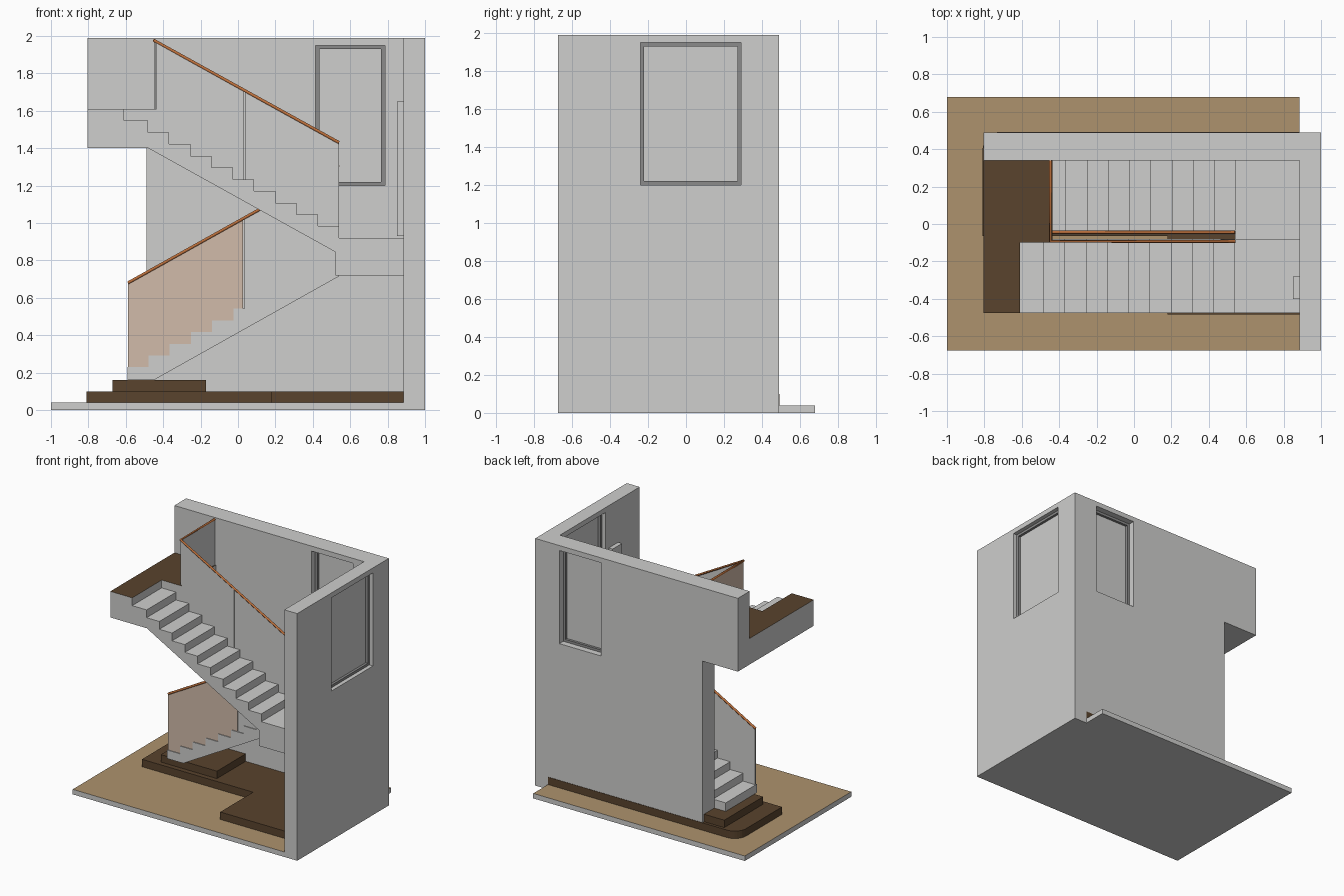
import bpy, bmesh, math
from mathutils import Vector

if "Cube" in bpy.data.objects:
    bpy.data.objects.remove(bpy.data.objects["Cube"])


def material(name, r, g, b):
    m = bpy.data.materials.new(name)
    m.use_nodes = True
    m.diffuse_color = (r, g, b, 1)
    m.node_tree.nodes["Principled BSDF"].inputs["Base Color"].default_value = (r, g, b, 1)
    return m


plaster = material("pale plaster", 0.62, 0.62, 0.61)
sand = material("sand floor", 0.42, 0.29, 0.155)
wood = material("dark wood", 0.1, 0.056, 0.026)
rail_wood = material("orange wood", 0.5, 0.16, 0.045)
frame_grey = material("frame grey", 0.26, 0.26, 0.26)
tint = material("beige glass", 0.64, 0.5, 0.4)


def prism(name, points, axis, lo, hi, mat, accent=None, facing=None):
    """Extrude a 2D outline along an axis; faces turned to 'facing' get the accent."""
    def place(a, b, c):
        return {"x": (c, a, b), "y": (a, c, b), "z": (a, b, c)}[axis]
    bm = bmesh.new()
    face = bm.faces.new([bm.verts.new(place(a, b, lo)) for a, b in points])
    new = bmesh.ops.extrude_face_region(bm, geom=[face])["geom"]
    shift = Vector(place(0, 0, hi - lo))
    bmesh.ops.translate(bm, vec=shift, verts=[v for v in new if isinstance(v, bmesh.types.BMVert)])
    bmesh.ops.recalc_face_normals(bm, faces=bm.faces)
    if accent:
        for f in bm.faces:
            f.material_index = int(f.normal.dot(Vector(facing)) > 0.9)
    mesh = bpy.data.meshes.new(name)
    bm.to_mesh(mesh)
    bm.free()
    obj = bpy.data.objects.new(name, mesh)
    bpy.context.collection.objects.link(obj)
    mesh.materials.append(mat)
    if accent:
        mesh.materials.append(accent)
    return obj


def rect(a0, a1, b0, b1):
    return [(a0, b0), (a1, b0), (a1, b1), (a0, b1)]


def box(name, x, y, z, mat, accent=None, facing=None):
    return prism(name, rect(*x, *y), "z", *z, mat, accent, facing)


def cut(obj, cutter):
    mod = obj.modifiers.new("opening", "BOOLEAN")
    mod.operation, mod.object, mod.solver = "DIFFERENCE", cutter, "EXACT"
    bpy.context.view_layer.objects.active = obj
    bpy.ops.object.modifier_apply(modifier=mod.name)
    bpy.data.objects.remove(cutter)


def window(wall, name, axis, a0, a1, lo, hi):
    """Cut an opening in a wall, then fit a frame and a pane halfway through."""
    z0, z1, t = 1.2, 1.95, 0.02
    mid = (lo + hi) / 2
    cut(wall, prism("cutter", rect(a0, a1, z0, z1), axis, lo - 0.1, hi + 0.1, plaster))
    frame = prism(name + "_frame", rect(a0, a1, z0, z1), axis, mid - 0.025, mid + 0.025, frame_grey)
    cut(frame, prism("cutter", rect(a0 + t, a1 - t, z0 + t, z1 - t), axis, lo, hi, plaster))
    prism(name + "_pane", rect(a0 + t, a1 - t, z0 + t, z1 - t), axis, mid - 0.005, mid + 0.005, plaster)


# Ground and walls
box("ground", (-1, 0.885), (-0.675, 0.68), (0, 0.04), plaster, sand, (0, 0, 1))
side_wall = box("side_wall", (0.885, 1), (-0.675, 0.49), (0, 1.99), plaster)
back_wall = prism("back_wall", [(-0.49, 0.04), (0.885, 0.04), (0.885, 1.99), (-0.805, 1.99),
                                (-0.805, 1.4), (-0.49, 1.4)], "y", 0.34, 0.49, plaster)
window(side_wall, "side_window", "x", -0.24, 0.29, 0.885, 1)
window(back_wall, "back_window", "y", 0.415, 0.785, 0.34, 0.49)
box("wall_panel", (0.85, 0.884), (-0.4, -0.28), (0.93, 1.65), plaster)

# Wooden plinth with one rounded corner, and the first step
arc = [(-0.71 - 0.1 * math.sin(a), 0.393 + 0.1 * math.cos(a))
       for a in (math.pi / 2 * i / 8 for i in range(9))]
prism("plinth", arc + [(-0.81, -0.065), (0.18, -0.065), (0.18, -0.483), (0.885, -0.483),
                       (0.885, 0.493)], "z", 0.04, 0.1, wood)
box("first_step", (-0.67, -0.17), (-0.025, 0.47), (0.1, 0.16), wood)

# Stair flights, rising in equal steps
RISE, RUN, TOP_X = 0.0627, 0.1135, 0.54


def steps(x, z, direction, count):
    pts = []
    for i in range(count):
        pts += [(x + direction * RUN * i, z + RISE * i), (x + direction * RUN * i, z + RISE * (i + 1))]
    return pts + [(x + direction * RUN * count, z + RISE * count)]


lower_steps = steps(-0.592, 0.166, 1, 10)
upper_steps = steps(TOP_X, 0.92, -1, 10)
prism("lower_flight", [(-0.592, 0.16)] + lower_steps + [(TOP_X, 0.715), (-0.45, 0.16)],
      "y", -0.055, 0.34, plaster)
prism("upper_flight", upper_steps + [(-0.61, 1.547), (-0.61, 1.4), (-0.48, 1.4), (0.52, 0.845), (0.52, 0.72),
                                     (TOP_X, 0.72)], "y", -0.475, -0.08, plaster)

# Half landing on two levels
box("half_landing_front", (TOP_X, 0.885), (-0.475, -0.08), (0.72, 0.92), plaster)
box("half_landing_back", (TOP_X, 0.885), (-0.08, 0.34), (0.72, 0.857), plaster)

# Upper floor slab with its dark floor
prism("upper_floor", [(-0.805, -0.475), (-0.61, -0.475), (-0.61, -0.1), (-0.435, -0.1),
                      (-0.435, 0.34), (-0.805, 0.34)], "z", 1.4, 1.61, plaster, wood, (0, 0, 1))


# Balustrades: solid panels standing on the steps, below sloping handrails
def panel(name, steps_line, x0, x1, rail, y, mat, accent=None, facing=None):
    (xa, za), (xb, zb) = rail

    def height(x):
        return za + (zb - za) * (x - xa) / (xb - xa)

    def floor(x):
        return max(p[1] for p in steps_line if (p[0] - x) * (1 if zb > za else -1) <= 0.001)
    line = sorted([p for p in steps_line if x0 + 0.001 < p[0] < x1 - 0.001],
                  key=lambda p: (p[0], p[1] if zb > za else -p[1]))
    pts = [(x0, floor(x0 + 0.002))] + line + [(x1, floor(x1 - 0.002)), (x1, height(x1)), (x0, height(x0))]
    prism(name, pts, "y", y - 0.004, y + 0.004, mat, accent, facing)


def handrail(name, points):
    curve = bpy.data.curves.new(name, "CURVE")
    curve.dimensions = "3D"
    curve.bevel_depth, curve.bevel_resolution = 0.009, 1
    curve.use_fill_caps = True
    spline = curve.splines.new("POLY")
    spline.points.add(len(points) - 1)
    for p, co in zip(spline.points, points):
        p.co = (*co, 1)
    curve.materials.append(rail_wood)
    bpy.context.collection.objects.link(bpy.data.objects.new(name, curve))


LOW_Y, UP_Y, TOP_Z = -0.045, -0.093, 1.975
low_rail = ((-0.588, 0.68), (TOP_X, 1.31))
up_rail = ((-0.445, TOP_Z), (TOP_X, 1.43))
panel("lower_panel_a", lower_steps, -0.588, 0.028, low_rail, LOW_Y, plaster, tint, (0, -1, 0))
panel("lower_panel_b", lower_steps, 0.034, TOP_X, low_rail, LOW_Y, plaster)
panel("upper_panel_a", upper_steps, -0.435, 0.032, up_rail, UP_Y, plaster)
panel("upper_panel_b", upper_steps, 0.038, TOP_X, up_rail, UP_Y, plaster)
box("floor_panel", (-0.45, -0.442), (-0.09, 0.34), (1.61, TOP_Z), plaster, tint, (-1, 0, 0))
handrail("lower_handrail", [(x, LOW_Y, z) for x, z in low_rail])
handrail("upper_handrail", [(TOP_X, UP_Y, 1.43), (-0.447, UP_Y, TOP_Z), (-0.447, 0.34, TOP_Z)])
